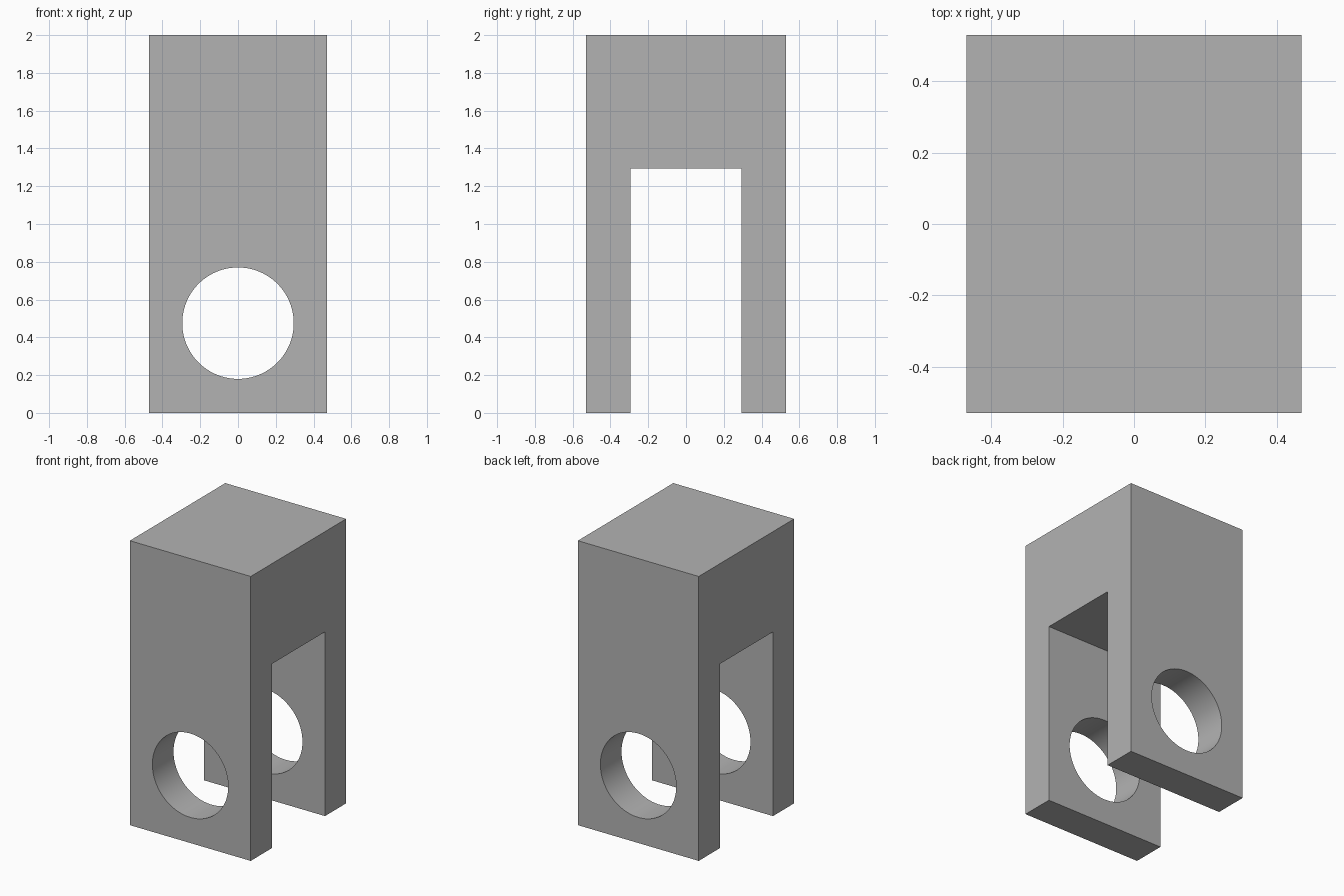
import bpy
import bmesh
from math import radians

HALF_X, HALF_Y, HEIGHT = 0.47, 0.53, 2.0
SLOT, SLOT_TOP = 0.295, 1.295
HOLE_R, HOLE_Z = 0.295, 0.475

default_cube = bpy.data.objects.get("Cube")
if default_cube:
    bpy.data.objects.remove(default_cube, do_unlink=True)

grey = bpy.data.materials.new("plain grey")
grey.use_nodes = True
colour = (0.45, 0.45, 0.45, 1)
grey.diffuse_color = colour
grey.node_tree.nodes["Principled BSDF"].inputs["Base Color"].default_value = colour

# Fork body: upside-down U profile extruded across the width
profile = [(-HALF_Y, 0), (-SLOT, 0), (-SLOT, SLOT_TOP), (SLOT, SLOT_TOP),
           (SLOT, 0), (HALF_Y, 0), (HALF_Y, HEIGHT), (-HALF_Y, HEIGHT)]
bm = bmesh.new()
face = bm.faces.new([bm.verts.new((-HALF_X, y, z)) for y, z in profile])
result = bmesh.ops.extrude_face_region(bm, geom=[face])
moved = [v for v in result["geom"] if isinstance(v, bmesh.types.BMVert)]
bmesh.ops.translate(bm, verts=moved, vec=(2 * HALF_X, 0, 0))
bmesh.ops.recalc_face_normals(bm, faces=bm.faces)
mesh = bpy.data.meshes.new("clevis_body")
bm.to_mesh(mesh)
bm.free()
mesh.materials.append(grey)
body = bpy.data.objects.new("clevis_body", mesh)
bpy.context.collection.objects.link(body)

# Pin hole through both prongs
bpy.ops.mesh.primitive_cylinder_add(vertices=96, radius=HOLE_R, depth=2,
                                    location=(0, 0, HOLE_Z),
                                    rotation=(radians(90), 0, 0))
cutter = bpy.context.object
cutter.name = "pin_hole_cutter"
cutter.hide_render = True
cutter.data.materials.append(grey)

bpy.ops.object.select_all(action="DESELECT")
body.select_set(True)
bpy.context.view_layer.objects.active = body
hole = body.modifiers.new("pin_hole", "BOOLEAN")
hole.operation = "DIFFERENCE"
hole.solver = "EXACT"
hole.object = cutter
bpy.ops.object.modifier_apply(modifier=hole.name)
bpy.data.objects.remove(cutter, do_unlink=True)
bpy.ops.object.shade_smooth_by_angle(angle=radians(30))
